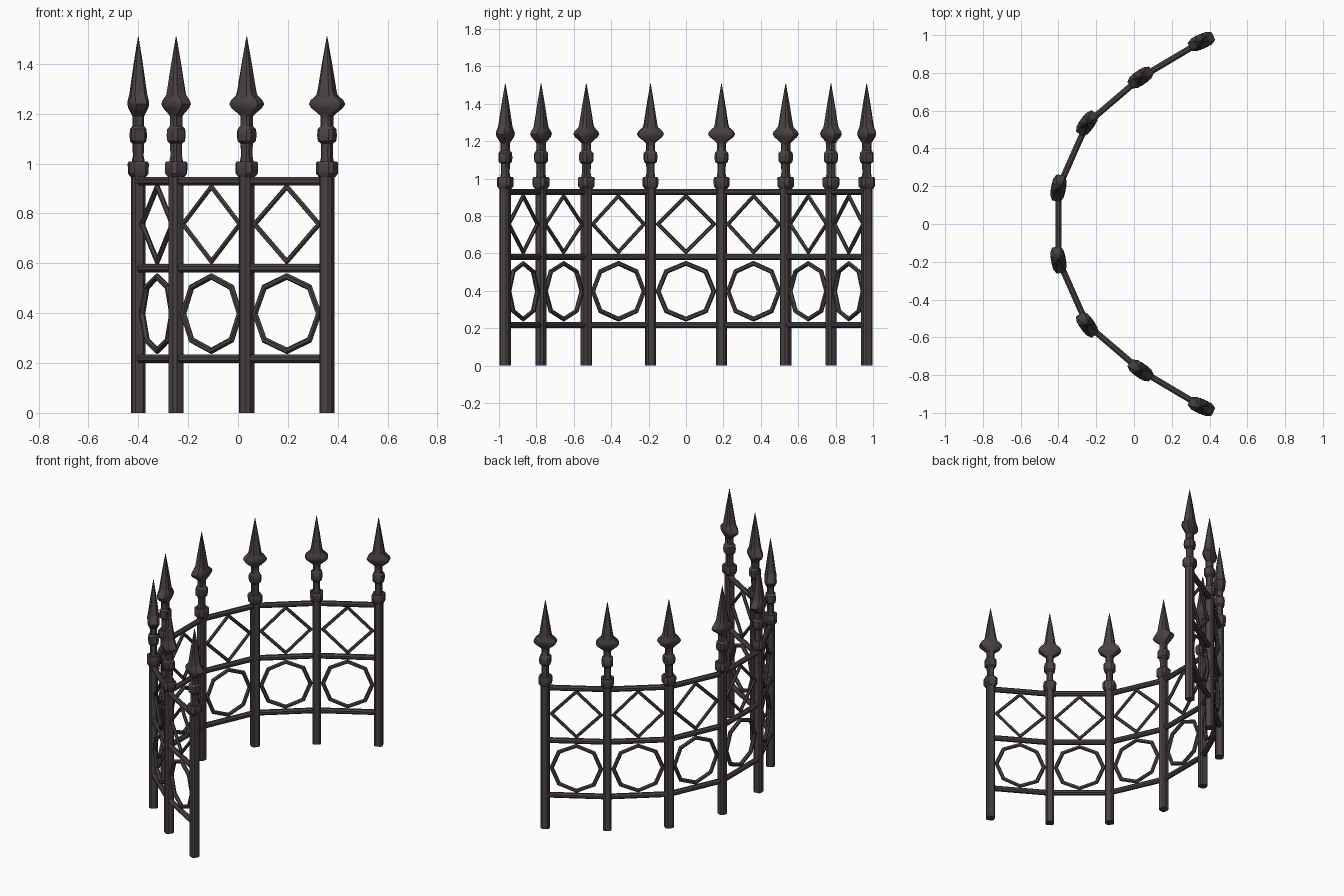
import bpy, bmesh, math
from mathutils import Vector

if "Cube" in bpy.data.objects:
    bpy.data.objects.remove(bpy.data.objects["Cube"])

iron = bpy.data.materials.new("dark_iron")
iron.diffuse_color = (0.068, 0.053, 0.058, 1)
iron.use_nodes = True
iron.node_tree.nodes["Principled BSDF"].inputs["Base Color"].default_value = iron.diffuse_color


def finish(name, bm):
    bmesh.ops.recalc_face_normals(bm, faces=bm.faces)
    me = bpy.data.meshes.new(name)
    bm.to_mesh(me)
    bm.free()
    me.materials.append(iron)
    ob = bpy.data.objects.new(name, me)
    bpy.context.collection.objects.link(ob)
    bpy.ops.object.select_all(action='DESELECT')
    ob.select_set(True)
    bpy.context.view_layer.objects.active = ob
    bpy.ops.object.shade_smooth_by_angle(angle=math.radians(35))
    return ob


def skin(bm, rings, closed=False):
    """Bridge rings of points; cap the ends unless closed."""
    vs = [[bm.verts.new(p) for p in r] for r in rings]
    n = len(vs[0])
    pairs = list(zip(vs, vs[1:])) + ([(vs[-1], vs[0])] if closed else [])
    for a, b in pairs:
        for k in range(n):
            bm.faces.new((a[k], a[(k + 1) % n], b[(k + 1) % n], b[k]))
    if not closed:
        bm.faces.new(vs[0])
        bm.faces.new(vs[-1])


def stack(name, x, y, angle, profile):
    """Chamfered-square sections: (z, half width, half depth)."""
    c = 0.6
    sec = [(1, c), (c, 1), (-c, 1), (-1, c), (-1, -c), (-c, -1), (c, -1), (1, -c)]
    ca, sa = math.cos(angle), math.sin(angle)
    bm = bmesh.new()
    skin(bm, [[(x + u * w * ca - v * d * sa, y + u * w * sa + v * d * ca, z)
               for u, v in sec] for z, w, d in profile])
    finish(name, bm)


def bar_ring(name, mid, t, zc, rx, rz, n, r):
    """Closed n-sided frame in the panel plane, mitred six-sided bar."""
    normal = Vector((t.y, -t.x, 0))
    rings = []
    for k in range(n):
        a = 2 * math.pi * k / n
        out = t * math.cos(a) + Vector((0, 0, math.sin(a)))
        c = Vector((mid.x, mid.y, zc)) + t * rx * math.cos(a) + Vector((0, 0, rz * math.sin(a)))
        m = r / math.cos(math.pi / n)
        rings.append([c + out * m * math.cos(b) + normal * r * math.sin(b)
                      for b in [math.pi / 3 * j for j in range(6)]])
    bm = bmesh.new()
    skin(bm, rings, True)
    finish(name, bm)


def rail(name, a, b, z, r):
    t = (b - a).normalized()
    normal = Vector((t.y, -t.x, 0))
    bm = bmesh.new()
    skin(bm, [[Vector((p.x, p.y, z)) + normal * r * math.cos(q) + Vector((0, 0, r * math.sin(q)))
               for q in [math.pi / 4 * (j + .5) for j in range(8)]] for p in (a, b)])
    finish(name, bm)


# post positions and tangent angles along the curved plan
half = [(-0.40, 0.19, 80), (-0.248, 0.533, 54), (0.035, 0.775, 35), (0.357, 0.966, 24)]
posts = [(x, -y, -a) for x, y, a in reversed(half)] + half

POST = [(0, .026, .026), (.97, .026, .026)]
COLLAR = [(.945, .028, .028), (.96, .038, .038), (1.0, .039, .039), (1.008, .035, .035)]
FINIAL = [(1.0, .025, .025), (1.03, .02, .02), (1.08, .021, .021), (1.09, .032, .030),
          (1.112, .035, .032), (1.138, .033, .030), (1.15, .022, .022), (1.19, .022, .022),
          (1.2, .032, .026), (1.222, .060, .034), (1.238, .070, .037), (1.254, .062, .036),
          (1.275, .038, .033), (1.29, .034, .031), (1.40, .018, .017), (1.51, .001, .001)]

for i, (x, y, a) in enumerate(posts):
    for part, prof in (("post", POST), ("collar", COLLAR), ("spear_finial", FINIAL)):
        stack(f"{part}_{i}", x, y, math.radians(a), prof)

# panels between posts: three rails, diamond, octagon ring
for i in range(len(posts) - 1):
    a, b = Vector((*posts[i][:2], 0)), Vector((*posts[i + 1][:2], 0))
    t, mid = (b - a).normalized(), (a + b) / 2
    for nm, z in (("bottom_rail", .217), ("middle_rail", .58), ("top_rail", .929)):
        rail(f"{nm}_{i}", a, b, z, .0175)
    bar_ring(f"diamond_{i}", mid, t, .757, .150, .150, 4, .0105)
    bar_ring(f"octagon_ring_{i}", mid, t, .398, .149, .149, 8, .0125)
